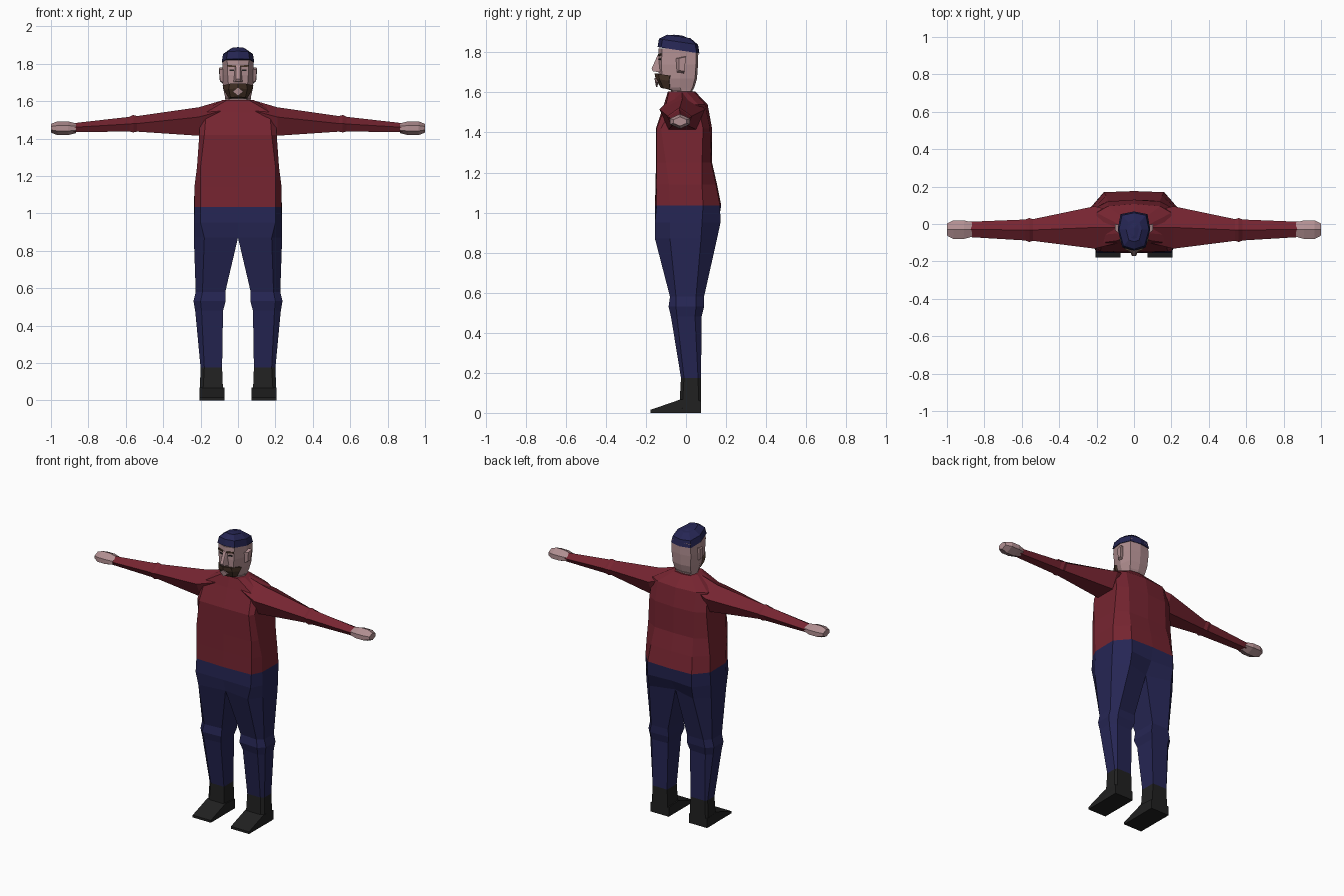
import bpy, bmesh


def material(name, rgb):
    m = bpy.data.materials.new(name)
    m.diffuse_color = (*rgb, 1)
    return m


RED = material("red_wool", (0.18, 0.018, 0.03))
NAVY = material("navy_cloth", (0.019, 0.019, 0.088))
SKIN = material("skin", (0.45, 0.28, 0.29))
BLACK = material("black_leather", (0.015, 0.015, 0.015))
BROWN = material("brown_hair", (0.065, 0.036, 0.022))


def finish(name, bm, mat, mirror):
    bmesh.ops.recalc_face_normals(bm, faces=bm.faces[:])
    mesh = bpy.data.meshes.new(name)
    bm.to_mesh(mesh)
    bm.free()
    mesh.materials.append(mat)
    ob = bpy.data.objects.new(name, mesh)
    bpy.context.collection.objects.link(ob)
    if mirror:
        ob.modifiers.new("Mirror", 'MIRROR')
    return ob


def loft(name, rings, mat, mirror=False, caps=(True, True)):
    """Skin a list of equal-length rings of 3D points."""
    bm = bmesh.new()
    loops = [[bm.verts.new(p) for p in r] for r in rings]
    n = len(loops[0])
    for a, b in zip(loops, loops[1:]):
        for i in range(n):
            j = (i + 1) % n
            quad = (a[i], a[j], b[j], b[i])
            # leave out the hidden wall on the mirror plane
            if mirror and all(abs(v.co.x) < 1e-4 for v in quad):
                continue
            bm.faces.new(quad)
    if caps[0]:
        bm.faces.new(loops[0])
    if caps[1]:
        bm.faces.new(loops[-1])
    return finish(name, bm, mat, mirror)


def hull(name, points, mat, mirror=False):
    bm = bmesh.new()
    for p in points:
        bm.verts.new(p)
    bmesh.ops.convex_hull(bm, input=bm.verts[:])
    return finish(name, bm, mat, mirror)


def plate(name, outline, mat, mirror=False, depth=0.008):
    back = [(x, y + depth, z) for x, y, z in outline]
    return hull(name, outline + back, mat, mirror)


def level(z, half, tilt=0.0):
    """Half outline, centre front to centre back, at one height."""
    return [(x, y, z - tilt * y) for x, y in half]


def both(half):
    """Close a half outline with its reflection."""
    return half + [(-x, y, z) for x, y, z in half[-2:0:-1]]


# Sweater body
WAIST = [(0, -.155), (.2, -.147), (.232, -.08), (.235, .085), (.16, .17), (0, .176)]
body = [
    (1.035, WAIST),
    (1.14, [(0, -.152), (.2, -.147), (.233, -.085), (.23, .08), (.15, .15), (0, .155)]),
    (1.25, [(0, -.15), (.2, -.147), (.219, -.1), (.219, .08), (.14, .125), (0, .13)]),
    (1.42, [(0, -.15), (.18, -.147), (.207, -.125), (.207, .085), (.14, .12), (0, .13)]),
    (1.54, [(0, -.11), (.17, -.1), (.2, -.06), (.2, .06), (.14, .095), (0, .108)]),
    (1.605, [(0, -.09), (.06, -.085), (.085, -.05), (.085, 0), (.06, .035), (0, .045)]),
]
loft("sweater_body", [both(level(z, h)) for z, h in body], RED, caps=(False, True))


# Sleeves and hands share a ridged cross-section along x
def limb_ring(x, front, back, low, mid, high):
    c, w = (front + back) / 2, (back - front) / 2
    return [(x, c, high), (x, front, mid), (x, c - .6 * w, low),
            (x, c + .6 * w, low), (x, back, mid)]


loft("sleeve", [limb_ring(*r) for r in [
    (.08, -.10, .06, 1.44, 1.55, 1.605),
    (.21, -.132, .095, 1.415, 1.515, 1.567),
    (.54, -.09, .026, 1.437, 1.48, 1.520),
    (.56, -.096, .032, 1.433, 1.48, 1.526),
    (.58, -.088, .024, 1.437, 1.478, 1.516),
    (.88, -.07, .012, 1.435, 1.46, 1.482)]], RED, mirror=True)


def hand_ring(x, w, h):
    c, z = -.03, 1.455
    return [(x, c - w, z - .4 * h), (x, c - w, z + .4 * h), (x, c, z + h),
            (x, c + w, z + .4 * h), (x, c + w, z - .4 * h), (x, c, z - h)]


loft("hand", [hand_ring(*r) for r in [
    (.865, .038, .026), (.91, .05, .037), (.965, .05, .037), (1.0, .032, .023)]],
    SKIN, mirror=True)

# Trousers: one side from waist to shin, mirrored
SHIN = [(.085, -.025), (.18, -.025), (.2, -.01), (.2, .06), (.19, .075), (.085, .075)]
leg = [
    (1.035, WAIST),
    (.95, [(0, -.153), (.2, -.155), (.236, -.08), (.236, .08), (.16, .172), (0, .16)]),
    (.87, [(0, -.13), (.18, -.155), (.236, -.08), (.236, .075), (.16, .155), (0, .11)]),
    (.58, [(.068, -.07), (.19, -.08), (.226, -.05), (.226, .05), (.19, .09), (.07, .088)]),
    (.53, [(.066, -.08), (.2, -.087), (.238, -.05), (.238, .05), (.2, .09), (.066, .085)]),
    (.48, [(.08, -.065), (.195, -.075), (.229, -.045), (.229, .045), (.195, .078), (.08, .072)]),
    (.175, SHIN),
]
loft("trouser_leg", [level(z, h) for z, h in leg], NAVY, mirror=True, caps=(False, False))

# Boots: ankle shaft and wedge foot
loft("boot_shaft", [level(.175, SHIN), level(.0, [
    (.078, -.035), (.19, -.035), (.206, -.02), (.206, .065), (.195, .075), (.078, .075)])],
    BLACK, mirror=True)
hull("boot_foot", [(x, y, z) for x in (.073, .205)
                   for y, z in ((-.178, 0), (-.178, .015), (-.025, .068), (.075, .06), (.075, 0))],
     BLACK, mirror=True)

# Head and neck
head = [
    (1.57, [(0, -.08), (.055, -.065), (.075, -.03), (.06, .02), (0, .03)]),
    (1.61, [(0, -.075), (.045, -.065), (.068, -.025), (.055, .025), (0, .033)]),
    (1.625, [(0, -.12), (.042, -.105), (.07, -.03), (.058, .033), (0, .042)]),
    (1.67, [(0, -.135), (.05, -.12), (.08, -.03), (.065, .045), (0, .055)]),
    (1.74, [(0, -.14), (.055, -.122), (.085, -.03), (.07, .05), (0, .06)]),
    (1.82, [(0, -.137), (.058, -.12), (.082, -.03), (.068, .05), (0, .062)]),
]
loft("head", [both(level(z, h)) for z, h in head], SKIN)

# Knitted cap, tilted down at the back
cap = [
    (1.805, [(0, -.142), (.062, -.125), (.087, -.03), (.072, .053), (0, .067)]),
    (1.847, [(0, -.135), (.056, -.117), (.08, -.03), (.064, .046), (0, .06)]),
    (1.874, [(0, -.095), (.028, -.085), (.042, -.03), (.03, .01), (0, .022)]),
]
loft("cap", [both(level(z, h, .15)) for z, h in cap], NAVY)
hull("cap_crown", [(0, -.06, 1.888), (0, -.02, 1.884)] +
     both(level(1.870, cap[2][1], .15)), NAVY)

# Beard and mouth
beard = [
    (1.603, [(0, -.125), (.04, -.112), (.05, -.08), (0, -.07)]),
    (1.645, [(0, -.152), (.05, -.132), (.074, -.085), (0, -.07)]),
    (1.672, [(0, -.157), (.045, -.138), (.083, -.08), (0, -.07)]),
]
loft("beard", [both(level(z, h, .15)) for z, h in beard], BROWN)
plate("mouth", [(0, -.158, 1.672), (.03, -.147, 1.652), (0, -.150, 1.628),
                (-.03, -.147, 1.652)], SKIN)

# Nose, ears, brows and eyes
hull("nose", [(s * x, y, z) for s in (-1, 1) for x, y, z in (
    (.010, -.14, 1.79), (.010, -.172, 1.718), (.014, -.165, 1.704),
    (.024, -.13, 1.702), (.016, -.13, 1.79))], SKIN)
hull("ear", [(.08, -.05, 1.77), (.08, -.005, 1.78), (.08, -.045, 1.70), (.08, -.01, 1.695),
             (.1, -.035, 1.77), (.103, .0, 1.778), (.096, -.035, 1.71), (.097, -.008, 1.705)],
     SKIN, mirror=True)
plate("eyebrow", [(.012, -.141, 1.782), (.055, -.128, 1.784),
                  (.055, -.128, 1.794), (.012, -.141, 1.790)], BROWN, mirror=True)
plate("eye", [(.022, -.137, 1.762), (.046, -.129, 1.762),
              (.046, -.129, 1.770), (.022, -.137, 1.770)], BLACK, mirror=True)
